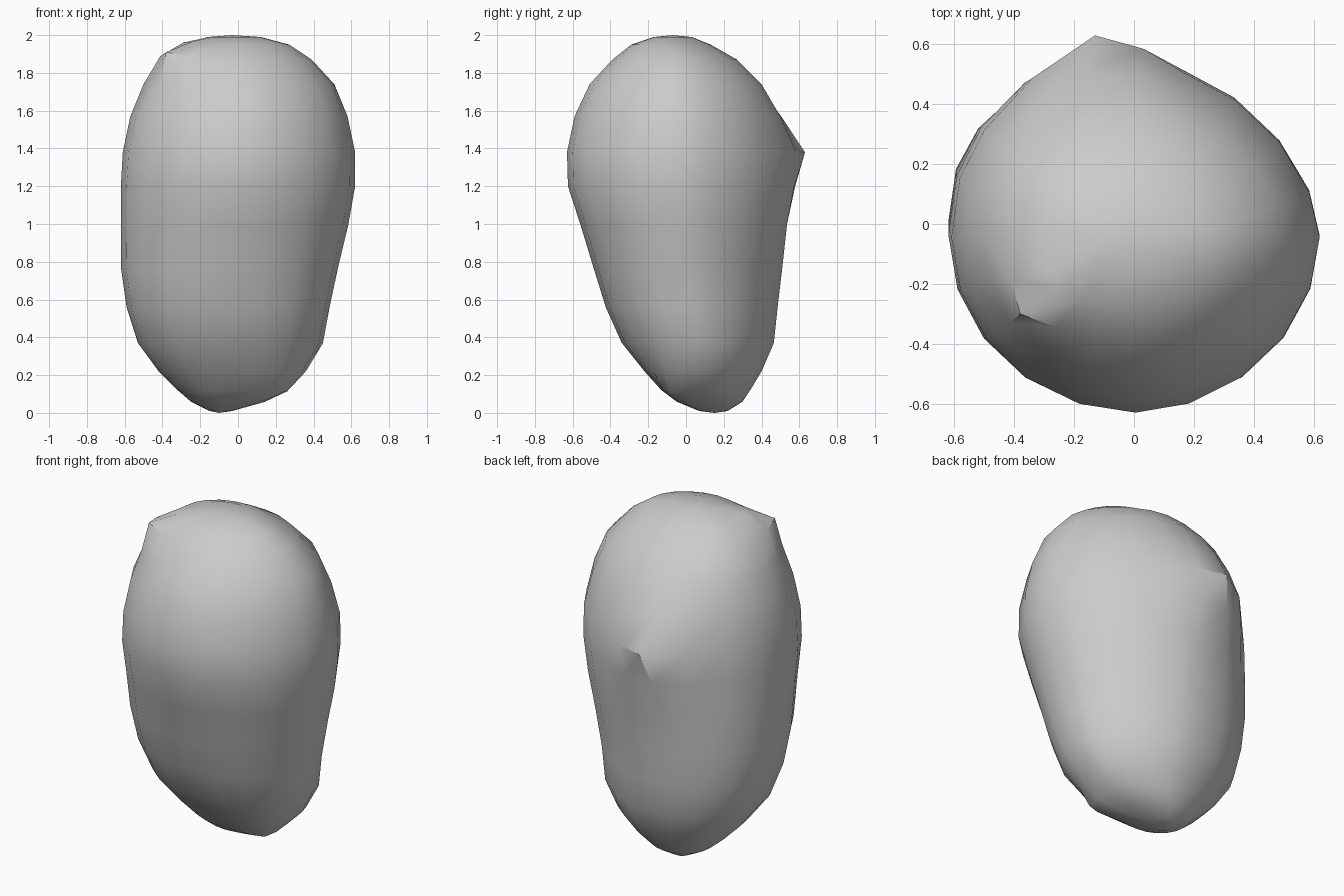
import bpy, bmesh, math
from mathutils import Vector

cube = bpy.data.objects.get("Cube")
if cube:
    bpy.data.objects.remove(cube, do_unlink=True)

# Stone cross-sections: height, left/right reach, front/back reach
SECTIONS = [
    (0.01, -.15, -.03, .07, .22), (0.06, -.25, .14, -.05, .30),
    (0.12, -.32, .25, -.13, .34),
    (0.22, -.42, .36, -.22, .40), (0.37, -.53, .45, -.34, .465),
    (0.56, -.59, .485, -.425, .485), (0.77, -.62, .53, -.49, .51),
    (1.0, -.62, .585, -.56, .535), (1.2, -.62, .62, -.625, .55),
    (1.38, -.61, .62, -.63, .54), (1.57, -.57, .58, -.59, .48),
    (1.74, -.50, .51, -.51, .40), (1.87, -.41, .39, -.39, .27),
    (1.95, -.29, .27, -.29, .13), (1.99, -.16, .12, -.17, .03),
]
SIDES = 20

# Roundness of each quarter, lower half then upper half
ROUNDNESS = {
    (True, True): (1.7, 1.74), (False, True): (2.25, 2.15),
    (False, False): (2.1, 1.95), (True, False): (2.25, 1.85),
}


def ring_point(section, i):
    z, x0, x1, y0, y1 = section
    a = math.tau * i / SIDES
    c, s = math.cos(a), math.sin(a)
    low, high = ROUNDNESS[c > 0, s > 0]
    blend = min(1, max(0, z - .5))
    power = 2 / (low + (high - low) * blend)
    x = math.copysign(abs(c) ** power, c) * (x1 - x0) / 2 + (x0 + x1) / 2
    y = math.copysign(abs(s) ** power, s) * (y1 - y0) / 2 + (y0 + y1) / 2
    return Vector((x, y, z))


def pull(bm, tip, radius):
    """Drag the nearest point to the tip, with its neighbours following."""
    tip = Vector(tip)
    near = min(bm.verts, key=lambda v: (v.co - tip).length)
    start, delta = near.co.copy(), tip - near.co
    for v in bm.verts:
        v.co += delta * max(0, 1 - (v.co - start).length / radius)


# Loft the body and close both ends
bm = bmesh.new()
rings = [[bm.verts.new(ring_point(s, i)) for i in range(SIDES)] for s in SECTIONS]
for low, high in zip(rings, rings[1:]):
    for i in range(SIDES):
        j = (i + 1) % SIDES
        bm.faces.new((low[i], low[j], high[j], high[i]))
bottom = bm.verts.new((-.1, .15, 0))
top = bm.verts.new((-.03, -.07, 2))
for i in range(SIDES):
    j = (i + 1) % SIDES
    bm.faces.new((bottom, rings[0][j], rings[0][i]))
    bm.faces.new((top, rings[-1][i], rings[-1][j]))

# Back peak, upper corner and small lower corner
pull(bm, (-.13, .63, 1.38), .34)
pull(bm, (-.38, -.30, 1.91), .2)
pull(bm, (.24, -.09, .11), .18)
bmesh.ops.recalc_face_normals(bm, faces=bm.faces)

mesh = bpy.data.meshes.new("stone")
bm.to_mesh(mesh)
bm.free()
stone = bpy.data.objects.new("stone", mesh)
bpy.context.collection.objects.link(stone)

# Plain grey stone
grey = bpy.data.materials.new("stone grey")
grey.use_nodes = True
colour = (.6, .6, .6, 1)
grey.diffuse_color = colour
grey.node_tree.nodes["Principled BSDF"].inputs["Base Color"].default_value = colour
mesh.materials.append(grey)

bpy.ops.object.select_all(action="DESELECT")
stone.select_set(True)
bpy.context.view_layer.objects.active = stone
bpy.ops.object.shade_smooth_by_angle(angle=math.radians(40))
